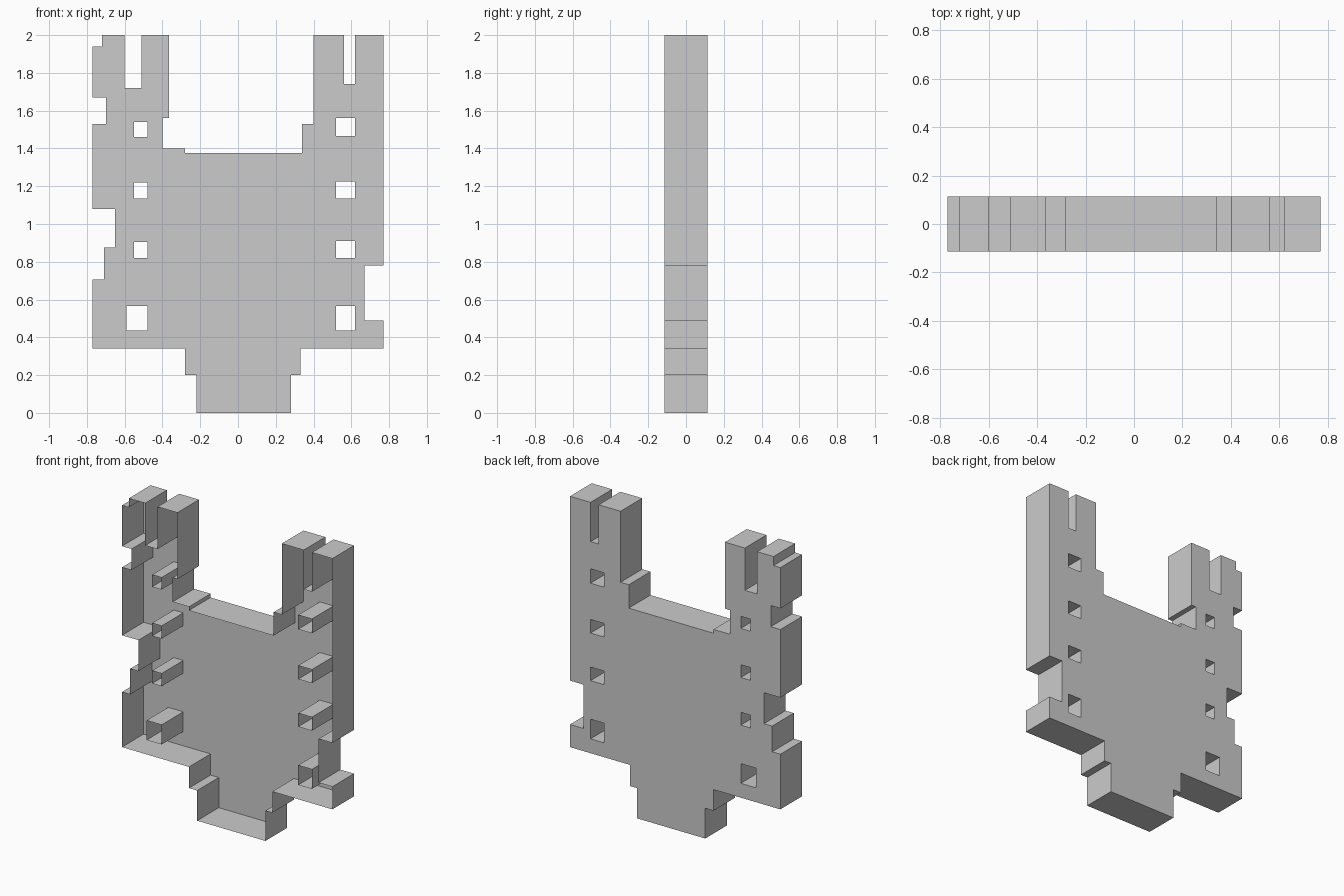
import bpy
import bmesh
from mathutils import Vector

cube = bpy.data.objects.get("Cube")
if cube:
    bpy.data.objects.remove(cube, do_unlink=True)

HALF_DEPTH = 0.113

# One plain grey for the whole model
grey = bpy.data.materials.new("plain grey")
grey.use_nodes = True
colour = (0.6, 0.6, 0.6, 1)
grey.diffuse_color = colour
grey.node_tree.nodes["Principled BSDF"].inputs["Base Color"].default_value = colour


def stepped_loop(x, z, stops):
    """Right-angled outline: stops alternate between a new x and a new z."""
    points = [(x, z)]
    for i, stop in enumerate(stops):
        if i % 2 == 0:
            x = stop
        else:
            z = stop
        points.append((x, z))
    return points


def add_loop(bm, points):
    verts = [bm.verts.new((x, HALF_DEPTH, z)) for x, z in points]
    return [bm.edges.new((a, b)) for a, b in zip(verts, verts[1:] + verts[:1])]


# Outline, counter-clockwise from the foot
foot_and_left_edge = [.28, .2, .33, .34, .77, .49, .67, .78, .77, 2]
left_tower = [.62, 1.74, .56, 2, .4, 1.53, .34, 1.375]
right_tower = [-.28, 1.4, -.4, 1.56, -.365, 2, -.51, 1.72, -.6, 2]
right_edge = [-.72, 1.94, -.77, 1.67, -.7, 1.53, -.77, 1.08,
              -.65, .875, -.71, .705, -.77, .34, -.28, .2, -.22]
outline = stepped_loop(-.22, 0, foot_and_left_edge + left_tower + right_tower + right_edge)

# Window openings: x range, then z range
windows = [(-.55, -.48, 1.46, 1.54), (-.55, -.48, 1.135, 1.22),
           (-.55, -.48, .82, .905), (-.59, -.48, .435, .565),
           (.52, .62, 1.465, 1.56), (.52, .62, 1.135, 1.225),
           (.52, .62, .82, .91), (.52, .62, .435, .565)]

# Back plate with windows cut out
bm = bmesh.new()
edges = add_loop(bm, outline)
for x0, x1, z0, z1 in windows:
    edges += add_loop(bm, stepped_loop(x0, z0, [x1, z1, x0]))
bmesh.ops.triangle_fill(bm, use_beauty=True, edges=edges, normal=Vector((0, 1, 0)))

# Walls and window liners run forward from every rim; the front stays open
rims = [e for e in bm.edges if e.is_boundary]
walls = bmesh.ops.extrude_edge_only(bm, edges=rims)
front = [g for g in walls["geom"] if isinstance(g, bmesh.types.BMVert)]
bmesh.ops.translate(bm, verts=front, vec=(0, -2 * HALF_DEPTH, 0))

# Point every face outward, judged by the back plate
bmesh.ops.recalc_face_normals(bm, faces=bm.faces[:])
bm.normal_update()
plate = max(bm.faces, key=lambda f: f.calc_center_median().y)
if plate.normal.y < 0:
    bmesh.ops.reverse_faces(bm, faces=bm.faces[:])

mesh = bpy.data.meshes.new("open_wall_shell")
bm.to_mesh(mesh)
bm.free()
mesh.materials.append(grey)
shell = bpy.data.objects.new("open_wall_shell", mesh)
bpy.context.collection.objects.link(shell)
